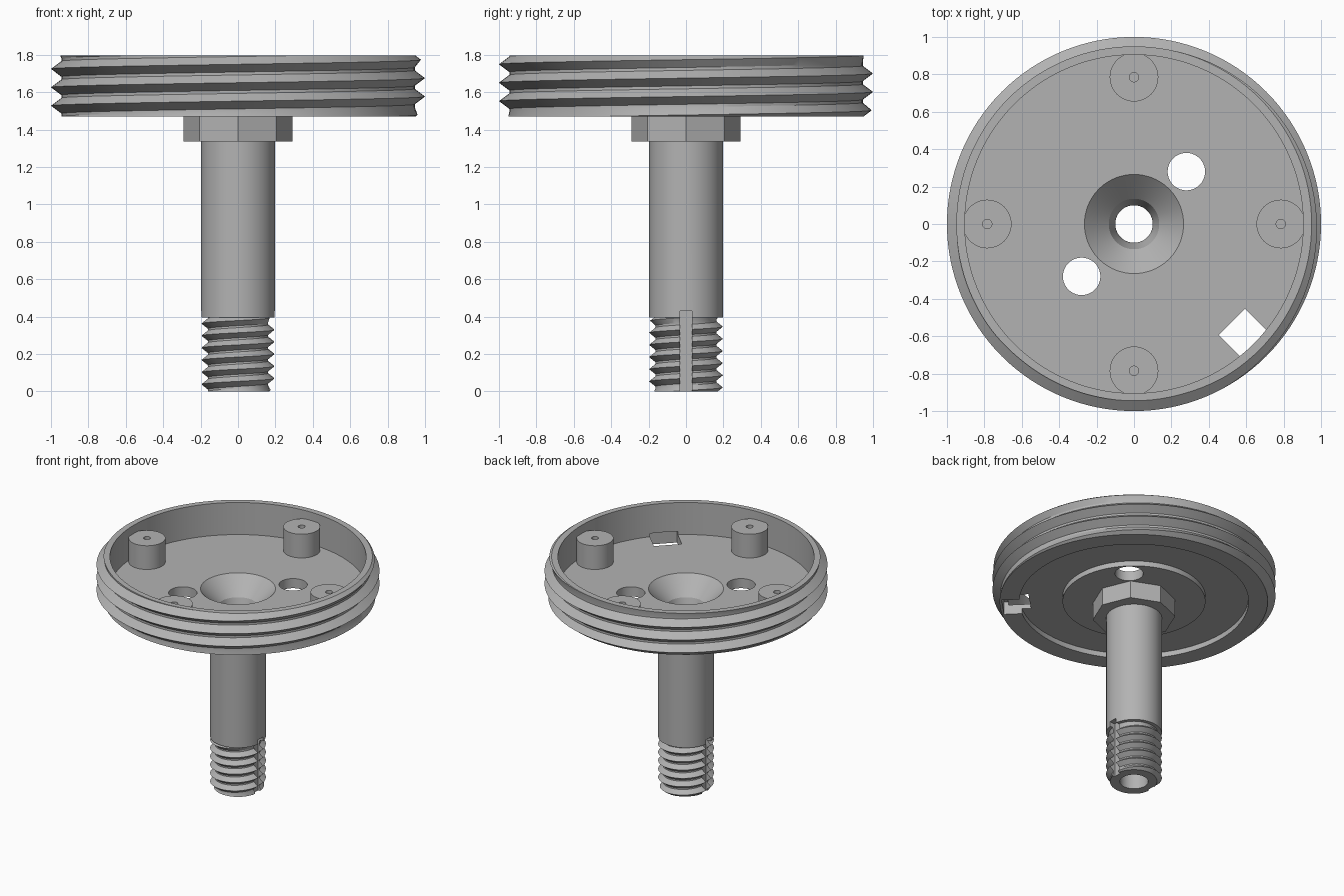
import bpy, bmesh, math
from mathutils import Matrix

old = bpy.data.objects.get("Cube")
if old:
    bpy.data.objects.remove(old)

grey = bpy.data.materials.new("machined grey")
grey.use_nodes = True
COLOUR = (0.45, 0.45, 0.45, 1)
grey.diffuse_color = COLOUR
grey.node_tree.nodes["Principled BSDF"].inputs["Base Color"].default_value = COLOUR


def finish(name, bm):
    bmesh.ops.recalc_face_normals(bm, faces=bm.faces[:])
    mesh = bpy.data.meshes.new(name)
    bm.to_mesh(mesh)
    bm.free()
    mesh.materials.append(grey)
    ob = bpy.data.objects.new(name, mesh)
    bpy.context.collection.objects.link(ob)
    return ob


def cylinder(name, r, z0, z1, x=0, y=0, segs=64, turn=0, r_top=None):
    bm = bmesh.new()
    place = Matrix.Translation((x, y, (z0 + z1) / 2)) @ Matrix.Rotation(turn, 4, 'Z')
    bmesh.ops.create_cone(bm, cap_ends=True, segments=segs, radius1=r,
                          radius2=r if r_top is None else r_top,
                          depth=z1 - z0, matrix=place)
    return finish(name, bm)


def box(name, size, centre, turn=0):
    bm = bmesh.new()
    place = (Matrix.Rotation(turn, 4, 'Z') @ Matrix.Translation(centre)
             @ Matrix.Diagonal((*size, 1)))
    bmesh.ops.create_cube(bm, size=1, matrix=place)
    return finish(name, bm)


def lathe(name, profile, segs=96):
    """Revolve a closed (radius, height) outline."""
    bm = bmesh.new()
    rings = []
    for i in range(segs):
        a = math.tau * i / segs
        rings.append([bm.verts.new((r * math.cos(a), r * math.sin(a), z)) for r, z in profile])
    n = len(profile)
    for i in range(segs):
        p, q = rings[i], rings[(i + 1) % segs]
        for j in range(n):
            k = (j + 1) % n
            bm.faces.new((p[j], q[j], q[k], p[k]))
    bmesh.ops.remove_doubles(bm, verts=bm.verts[:], dist=1e-5)
    return finish(name, bm)


def threaded_rod(name, z0, z1, root, crest, pitch, crest_z, end_r, segs=96):
    """Solid rod with a right-handed V thread, chamfered at both ends."""
    bm = bmesh.new()
    half = 0.42 * pitch
    turns = int((z1 - z0) / pitch) + 3
    start = crest_z - math.ceil((crest_z - z0) / pitch + 1) * pitch
    columns = []
    for i in range(segs + 1):
        a = math.tau * i / segs
        lift = pitch * i / segs
        column = []
        for t in range(turns + 1):
            for step in (-half, 0, half):
                z = min(max(start + lift + t * pitch + step, z0), z1)
                off = (z - start - lift + pitch / 2) % pitch - pitch / 2
                r = root + (crest - root) * max(0, 1 - abs(off) / half)
                r = min(r, end_r + 1.3 * min(z - z0, z1 - z))
                column.append(bm.verts.new((r * math.cos(a), r * math.sin(a), z)))
        columns.append(column)
    for p, q in zip(columns, columns[1:]):
        for j in range(len(p) - 1):
            bm.faces.new((p[j], q[j], q[j + 1], p[j + 1]))
    bmesh.ops.remove_doubles(bm, verts=bm.verts[:], dist=1e-5)
    bmesh.ops.holes_fill(bm, edges=[e for e in bm.edges if e.is_boundary], sides=0)
    return finish(name, bm)


def cut(ob, *cutters):
    for c in cutters:
        c.hide_render = True
        mod = ob.modifiers.new("cut", 'BOOLEAN')
        mod.operation = 'DIFFERENCE'
        mod.solver = 'EXACT'
        mod.object = c
        bpy.context.view_layer.objects.active = ob
        bpy.ops.object.modifier_apply(modifier=mod.name)


TOP, FLOOR, BASE, COLLAR, THREAD = 1.795, 1.545, 1.47, 1.335, 0.395

# Cutters
bore = lathe("bore_cutter", [(0, -0.1), (0.1, -0.1), (0.1, 1.3), (0.135, 1.415),
                             (0.265, FLOOR), (0.265, FLOOR + 0.05), (0, FLOOR + 0.05)])
pocket = cylinder("pocket_cutter", 0.905, FLOOR, TOP + 0.1, segs=128)
groove = lathe("groove_cutter", [(0.505, BASE - 0.1), (0.81, BASE - 0.1),
                                 (0.81, BASE + 0.04), (0.505, BASE + 0.04)])
holes = [cylinder("hole_cutter", 0.1, BASE - 0.1, FLOOR + 0.1, s * 0.28, s * 0.28)
         for s in (1, -1)]
window = box("window_cutter", (0.19, 0.2, 0.2), (0.835, 0, BASE), -math.pi / 4)
keyways = [box("keyway_cutter", (0.1, 0.065, 0.53), (s * 0.2, 0, 0.165)) for s in (1, -1)]
helpers = [bore, pocket, groove, window, *holes, *keyways]

# Threaded dish
dish = threaded_rod("threaded_dish", BASE, TOP, 0.945, 1.0, 0.0985, 1.675, 0.95, 128)
cut(dish, pocket, groove, bore, window, *holes)

# Collar, shaft and threaded end
collar = cylinder("collar", 0.27 / math.cos(math.pi / 8), COLLAR, BASE, segs=8, turn=0)
cut(collar, bore)
shaft = cylinder("shaft", 0.197, THREAD, COLLAR)
cut(shaft, bore, *keyways)
end = threaded_rod("threaded_end", 0, THREAD, 0.163, 0.197, 0.065, 0.2, 0.17, 64)
cut(end, bore, *keyways)
parts = [dish, collar, shaft, end]

# Four screw posts
for i in range(4):
    a = i * math.pi / 2
    x, y = 0.785 * math.cos(a), 0.785 * math.sin(a)
    post = cylinder("screw_post", 0.13, FLOOR, 1.73, x, y, 48)
    pin = cylinder("pin_cutter", 0.025, 1.6, 1.8, x, y, 24)
    cut(post, pin)
    helpers.append(pin)
    parts.append(post)

for h in helpers:
    bpy.data.objects.remove(h)

bpy.ops.object.select_all(action='DESELECT')
for p in parts:
    p.select_set(True)
bpy.context.view_layer.objects.active = dish
bpy.ops.object.shade_smooth_by_angle(angle=math.radians(25))
